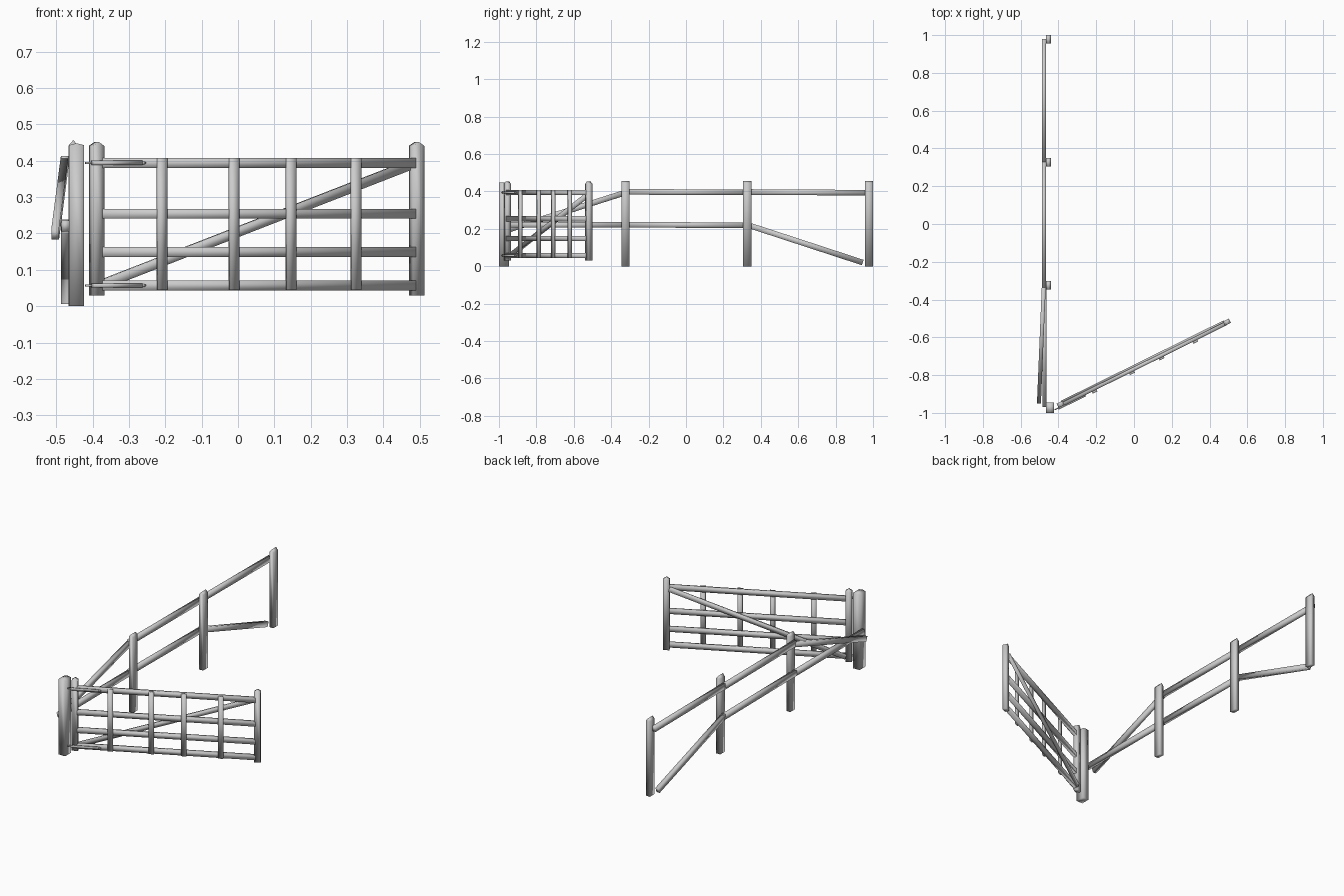
import bpy, bmesh
from math import atan2
from mathutils import Matrix, Vector

if "Cube" in bpy.data.objects:
    bpy.data.objects.remove(bpy.data.objects["Cube"])

GATE = Matrix.Translation((-0.389, -0.955, 0)) @ Matrix.Rotation(atan2(0.435, 0.88), 4, 'Z')


def finish(name, bm, matrix=None):
    if matrix:
        bm.transform(matrix)
    bmesh.ops.recalc_face_normals(bm, faces=bm.faces)
    for f in bm.faces:
        f.smooth = True
    me = bpy.data.meshes.new(name)
    bm.to_mesh(me)
    bm.free()
    ob = bpy.data.objects.new(name, me)
    bpy.context.collection.objects.link(ob)
    return ob


def beam(name, a, b, width, height, matrix=None, tip=1.0):
    """Rectangular timber from a to b; tip scales the height at b."""
    a, b = Vector(a), Vector(b)
    d = (b - a).normalized()
    side = Vector((0, 0, 1)).cross(d).normalized()
    up = d.cross(side)
    bm = bmesh.new()
    rings = []
    for p, s in ((a, 1), (b, tip)):
        rings.append([bm.verts.new(p + side * i * width / 2 + up * j * height * s / 2)
                      for i, j in ((-1, -1), (1, -1), (1, 1), (-1, 1))])
    bm.faces.new(rings[0])
    bm.faces.new(rings[1])
    for i in range(4):
        k = (i + 1) % 4
        bm.faces.new((rings[0][i], rings[0][k], rings[1][k], rings[1][i]))
    return finish(name, bm, matrix)


def post(name, x, y, sx, sy, z0, eave, peak, matrix=None):
    """Upright post with a gabled top, ridge along y."""
    bm = bmesh.new()
    prof = [(-sx / 2, z0), (sx / 2, z0), (sx / 2, eave), (0, peak), (-sx / 2, eave)]
    face = bm.faces.new([bm.verts.new((x + px, y - sy / 2, pz)) for px, pz in prof])
    ext = bmesh.ops.extrude_face_region(bm, geom=[face], use_keep_orig=True)
    verts = [g for g in ext['geom'] if isinstance(g, bmesh.types.BMVert)]
    bmesh.ops.translate(bm, verts=verts, vec=(0, sy, 0))
    return finish(name, bm, matrix)


# Fence posts and the heavier gate post
for y in (0.978, 0.327, -0.324):
    post("fence_post", -0.453, y, 0.026, 0.044, 0, 0.442, 0.457)
post("gate_post", -0.444, -0.973, 0.042, 0.054, 0, 0.443, 0.448)

# Fence rails, including the two that have dropped at one end
X = -0.477
beam("top_rail", (X, 0.978, 0.393), (X, 0.327, 0.397), 0.021, 0.03)
beam("top_rail", (X, 0.340, 0.395), (X, -0.335, 0.398), 0.021, 0.03)
beam("fallen_top_rail", (X, -0.318, 0.396), (-0.503, -0.945, 0.197), 0.021, 0.03)
beam("lower_rail", (X, 0.345, 0.218), (X, -0.335, 0.223), 0.021, 0.03)
beam("lower_rail", (X + 0.002, -0.31, 0.221), (X + 0.002, -0.968, 0.221), 0.021, 0.03)
beam("fallen_lower_rail", (X, 0.327, 0.222), (X, 0.945, 0.02), 0.021, 0.03)

# Gate end posts
for u in (0.0, 0.982):
    post("gate_end_post", u, 0, 0.035, 0.025, 0.03, 0.441, 0.452, GATE)

# Gate horizontal bars
for z in (0.394, 0.254, 0.149, 0.057):
    beam("gate_bar", (0.012, -0.004, z), (0.973, -0.004, z), 0.02, 0.027, GATE)

# Gate upright slats on the front
for u in (0.192, 0.413, 0.588, 0.787):
    post("gate_slat", u, -0.018, 0.028, 0.012, 0.044, 0.407, 0.4075, GATE)

# Diagonal brace on the back
beam("gate_brace", (0.015, 0.010, 0.057), (0.965, 0.010, 0.388), 0.012, 0.027, GATE)

# Strap hinges with pins into the gate post
for z in (0.394, 0.057):
    beam("hinge_strap", (-0.022, -0.017, z), (0.13, -0.017, z), 0.008, 0.012, GATE)
    beam("hinge_tip", (0.13, -0.017, z), (0.141, -0.017, z), 0.008, 0.012, GATE, 0.3)
    beam("hinge_pin", (-0.04, -0.012, z), (-0.014, -0.012, z), 0.006, 0.006, GATE)
